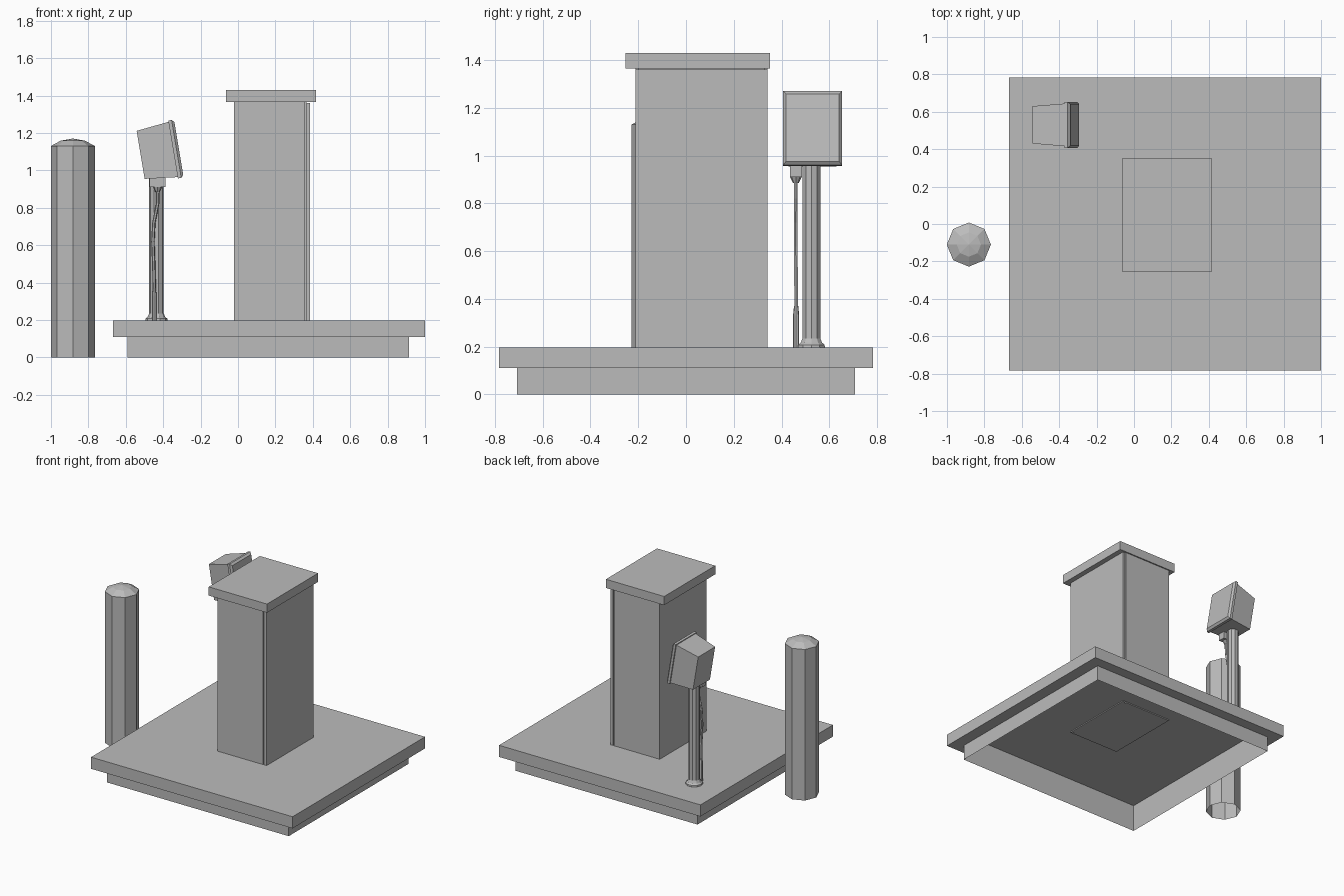
import bpy, bmesh, math
from mathutils import Vector

if "Cube" in bpy.data.objects:
    bpy.data.objects.remove(bpy.data.objects["Cube"])

grey = bpy.data.materials.new("concrete grey")
grey.diffuse_color = (0.5, 0.5, 0.5, 1)
grey.use_nodes = True
grey.node_tree.nodes["Principled BSDF"].inputs["Base Color"].default_value = grey.diffuse_color


def loft(name, rings, start=True, end=True):
    """Skin a list of equal-sized rings into one object, with optional caps."""
    bm = bmesh.new()
    rows = [[bm.verts.new(p) for p in ring] for ring in rings]
    n = len(rows[0])
    for a, b in zip(rows, rows[1:]):
        for i in range(n):
            j = (i + 1) % n
            bm.faces.new((a[i], a[j], b[j], b[i]))
    if start:
        bm.faces.new(rows[0][::-1])
    if end:
        bm.faces.new(rows[-1])
    bmesh.ops.recalc_face_normals(bm, faces=bm.faces)
    me = bpy.data.meshes.new(name)
    bm.to_mesh(me)
    bm.free()
    me.materials.append(grey)
    ob = bpy.data.objects.new(name, me)
    bpy.context.collection.objects.link(ob)
    return ob


def rect(x0, x1, y0, y1, z):
    return [(x0, y0, z), (x1, y0, z), (x1, y1, z), (x0, y1, z)]


def disc(x, y, z, r, n):
    return [(x + r * math.cos(math.tau * i / n), y + r * math.sin(math.tau * i / n), z)
            for i in range(n)]


def box(name, x, y, z, **caps):
    return loft(name, [rect(*x, *y, h) for h in z], **caps)


# Stepped base: hollow skirt open at the bottom, overhanging slab on top
skirt, slab = (-0.59, 0.915, -0.707, 0.707), (-0.668, 1.0, -0.783, 0.783)
loft("base_slab", [rect(*skirt, 0.11), rect(*slab, 0.11), rect(*slab, 0.197)],
     start=False)
loft("base_skirt", [rect(*skirt, 0), rect(*skirt, 0.197)], start=False, end=False)

# Cabinet: body, recessed joint, door plate on the right, and cap
box("cabinet_body", (-0.022, 0.357), (-0.212, 0.342), (0.19, 1.365))
box("door_joint", (0.355, 0.367), (-0.20, 0.33), (0.19, 1.365))
box("cabinet_door", (0.365, 0.385), (-0.212, 0.342), (0.19, 1.36))
box("cabinet_cap", (-0.065, 0.417), (-0.253, 0.351), (1.365, 1.43))

# Octagonal bollard with a low faceted dome, open at the bottom
loft("bollard", [disc(-0.883, -0.11, z, r, 8) for z, r in
                 ((0, 0.118), (1.13, 0.118), (1.159, 0.065), (1.17, 0.002))],
     start=False)

# Post with a flared foot
loft("post", [disc(-0.436, 0.525, z, r, 10) for z, r in
              ((0.195, 0.06), (0.207, 0.058), (0.217, 0.047), (0.235, 0.039), (0.99, 0.039))])

# Cable rising beside the post, with a sleeve near the ground and a plug on top
loft("cable", [disc(x, y, z, 0.009, 6) for x, y, z in
               ((-0.447, 0.461, 0.197), (-0.449, 0.461, 0.45), (-0.455, 0.459, 0.62),
                (-0.45, 0.459, 0.72), (-0.43, 0.46, 0.82), (-0.427, 0.46, 0.92))])
loft("cable_sleeve", [disc(-0.448, 0.461, z, r, 8) for z, r in
                      ((0.197, 0.013), (0.33, 0.013), (0.37, 0.009))])
loft("cable_plug", [disc(-0.43, 0.46, z, r, 8) for z, r in
                    ((0.885, 0.012), (0.91, 0.024))])
box("plug_housing", (-0.472, -0.388), (0.436, 0.486), (0.91, 0.975))

# Tilted screen: tapered housing behind a chamfered bezel
tilt = math.radians(9.5)
out = Vector((math.cos(tilt), 0, math.sin(tilt)))
up = Vector((-math.sin(tilt), 0, math.cos(tilt)))
side = Vector((0, 1, 0))
centre = Vector((-0.347, 0.53, 1.112))


def panel(d, w, h):
    return [centre + out * d + side * (a * w / 2) + up * (b * h / 2)
            for a, b in ((-1, -1), (1, -1), (1, 1), (-1, 1))]


loft("screen_housing", [panel(-0.176, 0.20, 0.26), panel(0.002, 0.228, 0.3)])
loft("screen_bezel", [panel(0, 0.246, 0.314), panel(0.018, 0.246, 0.314),
                      panel(0.031, 0.222, 0.286)])
